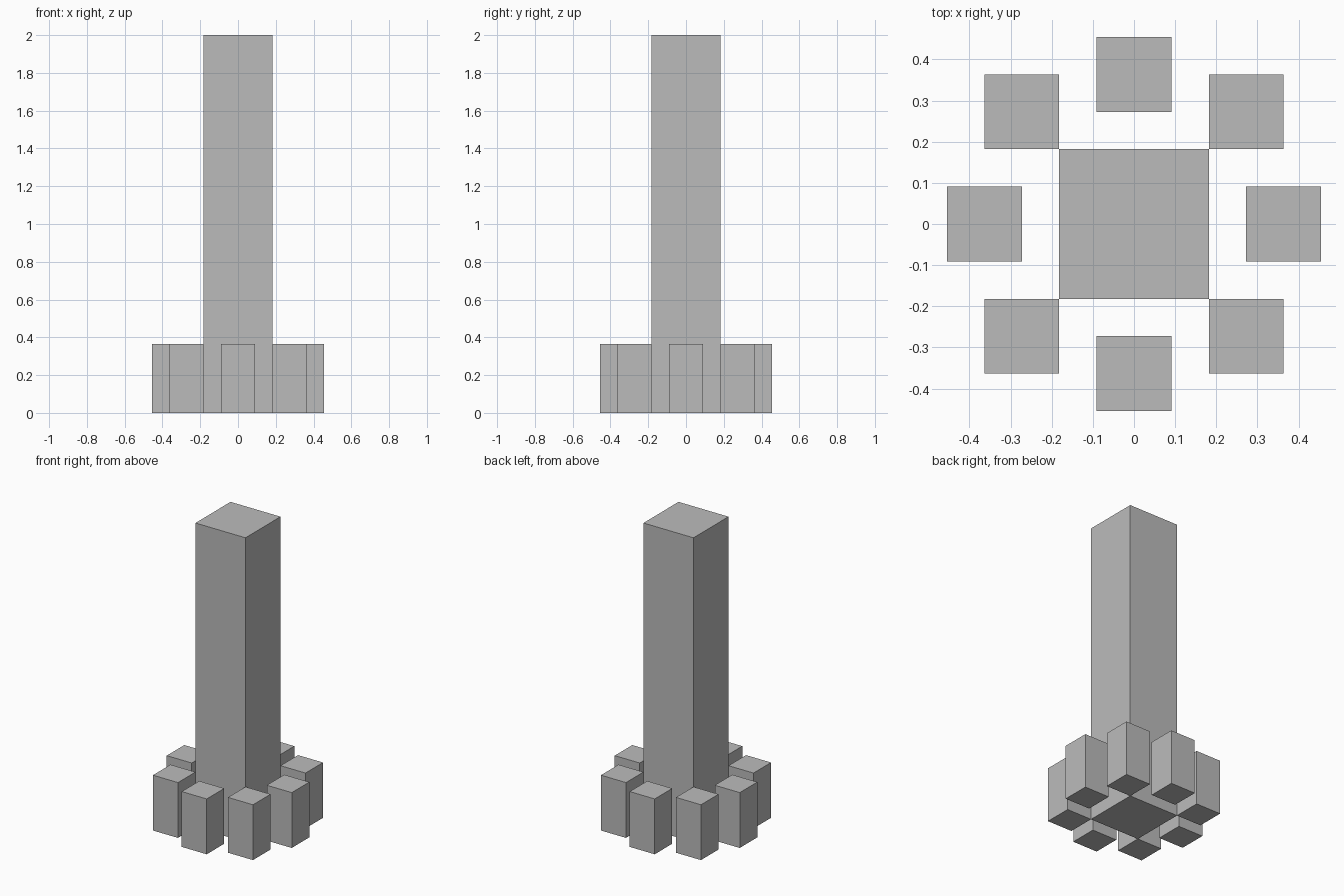
import bpy

cube = bpy.data.objects.get("Cube")
if cube:
    bpy.data.objects.remove(cube, do_unlink=True)

# Single grey material
grey = bpy.data.materials.new("plain grey")
grey.use_nodes = True
colour = (0.5, 0.5, 0.5, 1)
grey.diffuse_color = colour
grey.node_tree.nodes["Principled BSDF"].inputs["Base Color"].default_value = colour

UNIT = 2 / 11  # width of one small block


def block(name, x, y, width, height):
    """Square upright block standing on the ground."""
    bpy.ops.mesh.primitive_cube_add(size=1, location=(x, y, height / 2))
    obj = bpy.context.object
    obj.name = name
    obj.scale = (width, width, height)
    bpy.ops.object.transform_apply(location=False, rotation=False, scale=True)
    obj.data.materials.append(grey)
    return obj


# Central tower
block("tower", 0, 0, 2 * UNIT, 2)

# Ring of eight short blocks: sides stand clear, corners touch the tower edges
sides = {-1: "front", 0: "", 1: "back"}
flanks = {-1: "right", 0: "", 1: "left"}
for i in (-1, 0, 1):
    for j in (-1, 0, 1):
        if i == j == 0:
            continue
        reach = 1.5 * UNIT if i and j else 2 * UNIT
        name = "_".join(part for part in (sides[j], flanks[i], "block") if part)
        block(name, i * reach, j * reach, UNIT, 2 * UNIT)
